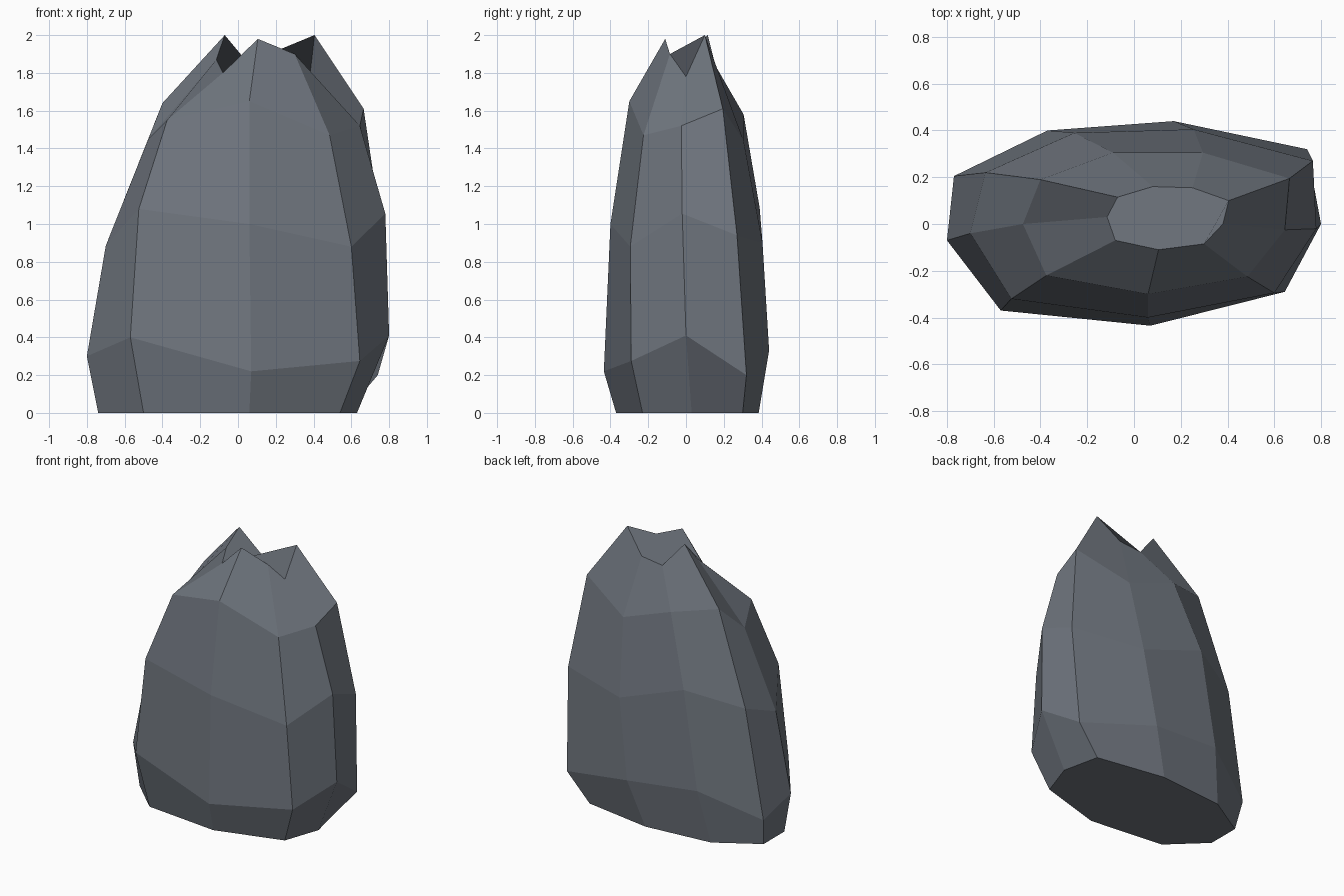
import bpy, bmesh

# Stone outline: nine corners per level, going round from the left via the back
base = [(-.74, -.08), (-.74, .16), (-.44, .34), (.06, .385), (.57, .30),
        (.63, .03), (.54, -.23), (.06, -.37), (-.50, -.31)]
belly = [(-.80, -.07, .30), (-.77, .205, .20), (-.37, .40, .38), (.17, .44, .33),
         (.74, .32, .20), (.80, 0, .41), (.645, -.29, .275), (.07, -.435, .22), (-.57, -.37, .40)]
waist = [(-.70, -.04, .885), (-.635, .22, .985), (-.255, .39, 1.085), (.255, .405, .90),
         (.765, .27, .94), (.78, -.02, 1.055), (.60, -.295, .88), (.06, -.40, 1.0), (-.525, -.32, 1.08)]
shoulder = [(-.475, 0, 1.45), (-.40, .19, 1.64), (-.09, .305, 1.58), (.295, .305, 1.44),
            (.665, .195, 1.61), (.645, -.025, 1.52), (.485, -.225, 1.47), (.06, -.30, 1.65), (-.375, -.22, 1.55)]
crown = [(-.115, .03, 1.87), (-.07, .115, 2.0), (.08, .16, 1.82), (.25, .155, 1.84),
         (.405, .10, 2.0), (.38, 0, 1.78), (.30, -.085, 1.90), (.105, -.11, 1.98), (-.08, -.07, 1.80)]

bm = bmesh.new()
levels = [[(x, y, 0) for x, y in base], belly, waist, shoulder, crown]
rings = [[bm.verts.new(p) for p in level] for level in levels]

# Faceted sides between neighbouring levels
for low, high in zip(rings, rings[1:]):
    for i in range(9):
        j = (i + 1) % 9
        bm.faces.new((low[i], low[j], high[j], high[i]))

# Flat underside and jagged broken top
bm.faces.new(rings[0])
bm.faces.new(rings[-1])
bmesh.ops.recalc_face_normals(bm, faces=bm.faces[:])

mesh = bpy.data.meshes.new("standing_rock")
bm.to_mesh(mesh)
bm.free()

# Single slate grey colour
grey = bpy.data.materials.new("slate_grey")
grey.diffuse_color = (.16, .18, .21, 1)
mesh.materials.append(grey)
rock = bpy.data.objects.new("standing_rock", mesh)
bpy.context.collection.objects.link(rock)
